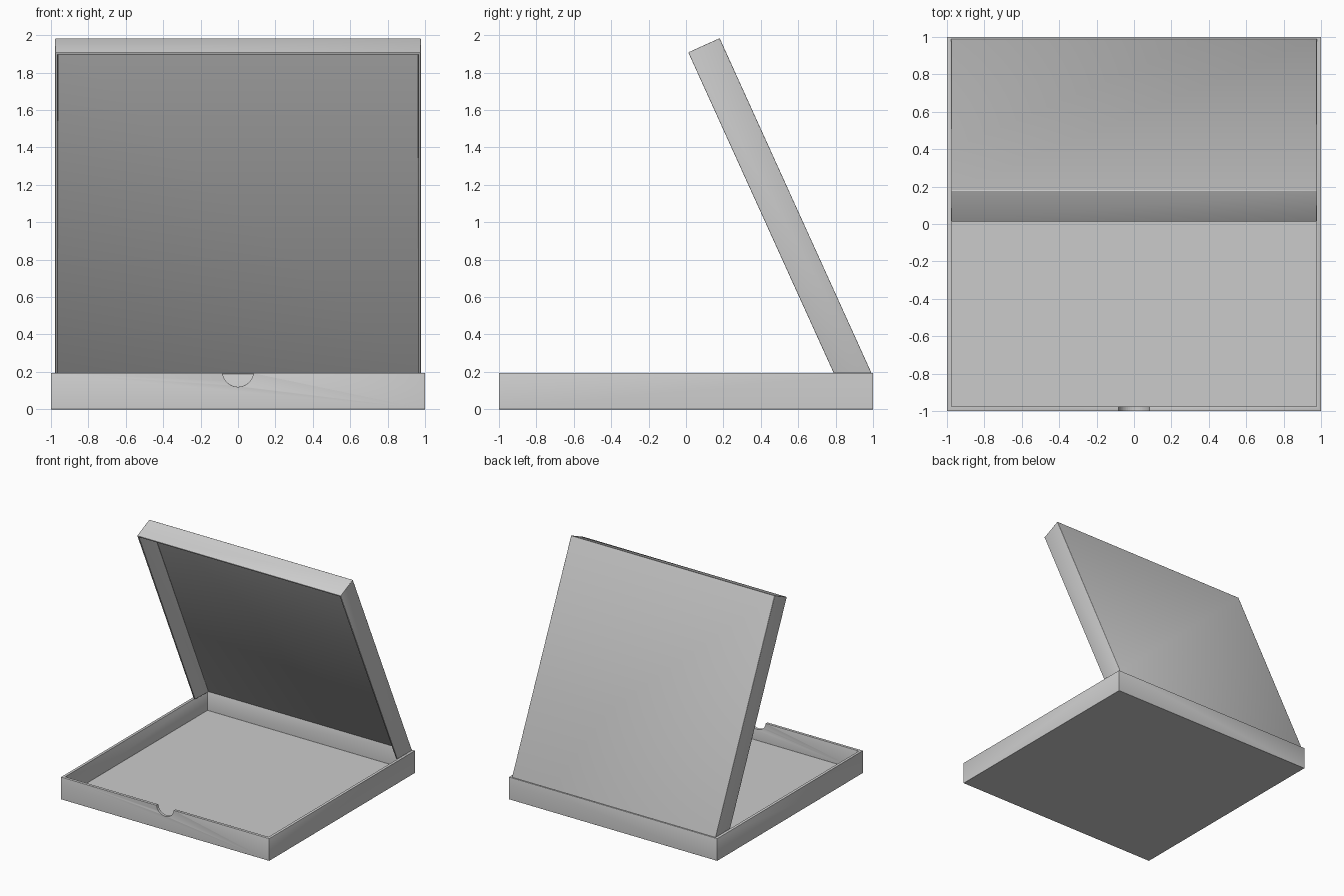
import bpy, bmesh, math

if "Cube" in bpy.data.objects:
    bpy.data.objects.remove(bpy.data.objects["Cube"])


def shell(name, profile, half_width, is_open, thickness):
    """Extrude a (y, z) profile along x, remove the open sides, thicken inward."""
    bm = bmesh.new()
    face = bm.faces.new([bm.verts.new((-half_width, y, z)) for y, z in profile])
    new = bmesh.ops.extrude_face_region(bm, geom=[face])["geom"]
    verts = [v for v in new if isinstance(v, bmesh.types.BMVert)]
    bmesh.ops.translate(bm, verts=verts, vec=(2 * half_width, 0, 0))
    bmesh.ops.recalc_face_normals(bm, faces=bm.faces)
    gone = [f for f in bm.faces if is_open(f.normal)]
    bmesh.ops.delete(bm, geom=gone, context='FACES')
    mesh = bpy.data.meshes.new(name)
    bm.to_mesh(mesh)
    bm.free()
    ob = bpy.data.objects.new(name, mesh)
    bpy.context.collection.objects.link(ob)
    solid = ob.modifiers.new("thickness", 'SOLIDIFY')
    solid.thickness = thickness
    solid.offset = -1
    solid.use_even_offset = True
    return ob


def soften(ob, width):
    bevel = ob.modifiers.new("soft_edges", 'BEVEL')
    bevel.width = width
    bevel.segments = 2
    bevel.limit_method = 'ANGLE'
    bevel.angle_limit = math.radians(40)
    bpy.ops.object.select_all(action='DESELECT')
    ob.select_set(True)
    bpy.context.view_layer.objects.active = ob
    bpy.ops.object.shade_smooth_by_angle(angle=math.radians(30))


# Base tray, open at the top
tray = shell("base_tray", [(-1, 0), (1, 0), (1, 0.193), (-1, 0.193)], 1.0,
             lambda n: n.z > 0.9, 0.024)

# Round thumb notch in the front wall
bpy.ops.mesh.primitive_cylinder_add(vertices=48, radius=0.083, depth=0.2,
                                    location=(0, -1, 0.203),
                                    rotation=(math.pi / 2, 0, 0))
cutter = bpy.context.object
cutter.name = "notch_cutter"
cutter.hide_render = True
cutter.hide_set(True)
cut = tray.modifiers.new("thumb_notch", 'BOOLEAN')
cut.operation = 'DIFFERENCE'
cut.object = cutter
cut.solver = 'EXACT'
soften(tray, 0.007)

# Raised lid: open toward the tray and along the hinge
lid = shell("lid", [(0.992, 0.193), (0.79, 0.193), (0.012, 1.908), (0.18, 1.984)],
            0.978, lambda n: n.z < -0.9 or (n.y < -0.8), 0.014)
soften(lid, 0.004)
